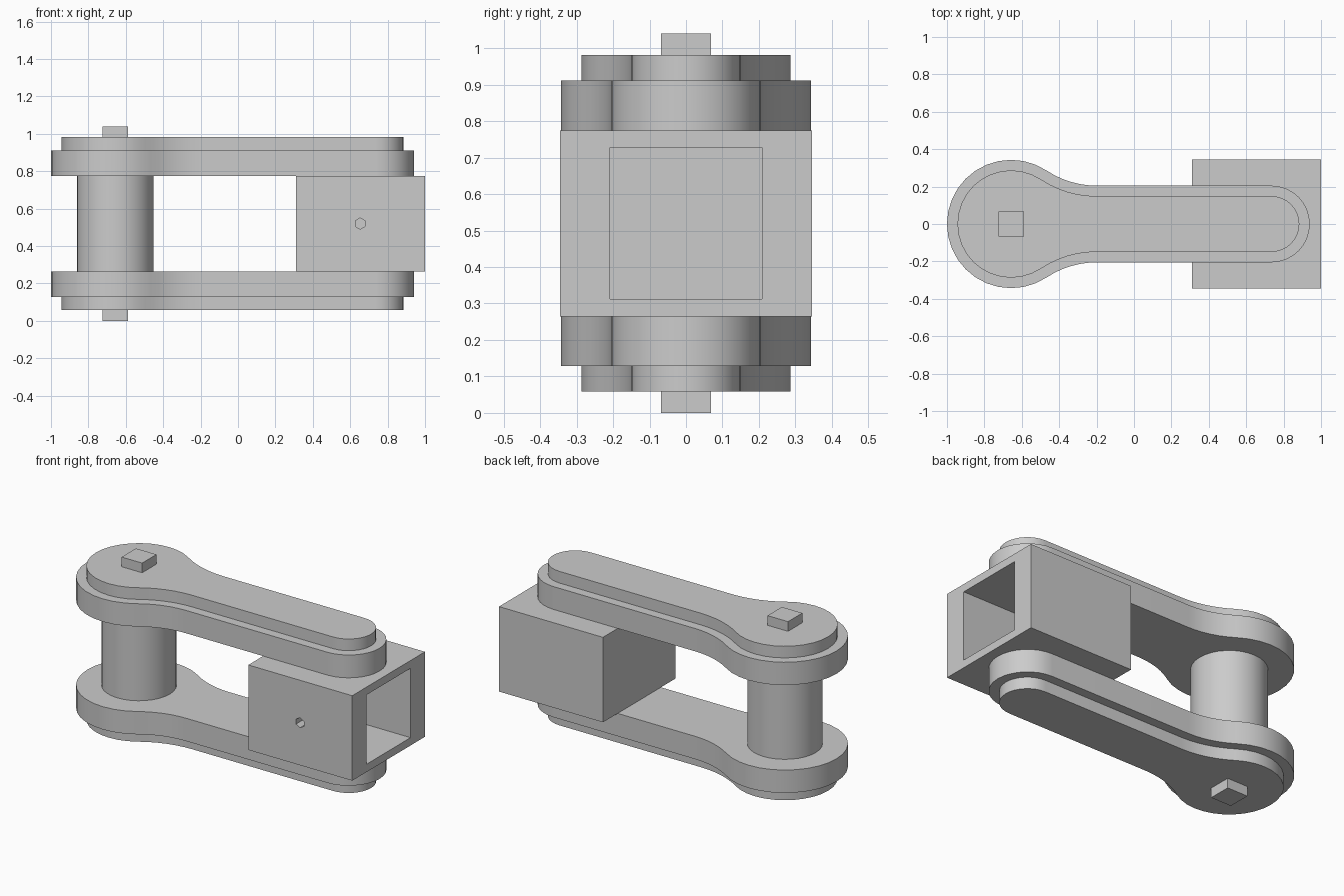
import bpy, bmesh
from math import cos, sin, pi, atan2, hypot, radians

cube = bpy.data.objects.get("Cube")
if cube:
    bpy.data.objects.remove(cube, do_unlink=True)

grey = bpy.data.materials.new("plain grey")
grey.use_nodes = True
grey.diffuse_color = (0.6, 0.6, 0.6, 1)
grey.node_tree.nodes["Principled BSDF"].inputs["Base Color"].default_value = (0.6, 0.6, 0.6, 1)

HEAD_X, TIP_X, NECK_X = -0.657, 0.735, -0.2


def finish(obj, name, smooth=False):
    obj.name = name
    obj.data.name = name
    obj.data.materials.append(grey)
    if smooth:
        bpy.ops.object.select_all(action='DESELECT')
        obj.select_set(True)
        bpy.context.view_layer.objects.active = obj
        bpy.ops.object.shade_smooth_by_angle(angle=radians(30))
    return obj


def box(name, lo, hi):
    bpy.ops.mesh.primitive_cube_add(size=1, location=[(a + b) / 2 for a, b in zip(lo, hi)])
    obj = bpy.context.object
    obj.scale = [b - a for a, b in zip(lo, hi)]
    bpy.ops.object.transform_apply(location=False, rotation=False, scale=True)
    return finish(obj, name)


def cylinder(name, radius, depth, centre, sides, rotation=(0, 0, 0), smooth=True):
    bpy.ops.mesh.primitive_cylinder_add(vertices=sides, radius=radius, depth=depth,
                                        location=centre, rotation=rotation)
    return finish(bpy.context.object, name, smooth)


def arc(cx, cy, r, start, end, steps):
    angles = [start + (end - start) * i / steps for i in range(steps + 1)]
    return [(cx + r * cos(a), cy + r * sin(a)) for a in angles]


def link_outline(inset):
    """Round head, fillet into a narrow arm, round tip."""
    head, half = 0.343 - inset, 0.205 - inset
    dx = NECK_X - HEAD_X
    fillet = (dx * dx + half * half - head * head) / (2 * (head - half))
    cy = half + fillet
    touch = atan2(cy, dx)
    upper = arc(TIP_X, 0, half, 0, pi / 2, 8)
    upper += arc(NECK_X, cy, fillet, -pi / 2, touch - pi, 6)
    upper += arc(HEAD_X, 0, head, touch, pi, 11)[1:]
    return upper + [(x, -y) for x, y in reversed(upper[1:-1])]


def link_plate(name, inset, z0, z1):
    bm = bmesh.new()
    base = bm.faces.new([bm.verts.new((x, y, z0)) for x, y in link_outline(inset)])
    top = bmesh.ops.extrude_face_region(bm, geom=[base])["geom"]
    bmesh.ops.translate(bm, vec=(0, 0, z1 - z0),
                        verts=[v for v in top if isinstance(v, bmesh.types.BMVert)])
    bmesh.ops.recalc_face_normals(bm, faces=bm.faces)
    mesh = bpy.data.meshes.new(name)
    bm.to_mesh(mesh)
    bm.free()
    obj = bpy.data.objects.new(name, mesh)
    bpy.context.collection.objects.link(obj)
    return finish(obj, name, True)


def cut(target, cutter):
    cutter.hide_render = True
    mod = target.modifiers.new("cut", 'BOOLEAN')
    mod.operation, mod.solver, mod.object = 'DIFFERENCE', 'EXACT', cutter
    bpy.context.view_layer.objects.active = target
    bpy.ops.object.modifier_apply(modifier=mod.name)
    bpy.data.objects.remove(cutter, do_unlink=True)


# Link plates with their raised outer layers
link_plate("lower_plate", 0, 0.128, 0.265)
link_plate("lower_raised_layer", 0.056, 0.058, 0.128)
link_plate("upper_plate", 0, 0.775, 0.912)
link_plate("upper_raised_layer", 0.056, 0.912, 0.982)

# Roller and the square pin ends
cylinder("roller", 0.205, 0.51, (HEAD_X, 0, 0.52), 32)
box("lower_pin_end", (HEAD_X - 0.068, -0.068, 0), (HEAD_X + 0.068, 0.068, 0.058))
box("upper_pin_end", (HEAD_X - 0.068, -0.068, 0.982), (HEAD_X + 0.068, 0.068, 1.04))

# Socket block with a blind square opening and a small hole in front
block = box("socket_block", (0.31, -0.345, 0.265), (1, 0.345, 0.775))
cut(block, box("opening_cutter", (0.45, -0.208, 0.312), (1.1, 0.208, 0.728)))
cut(block, cylinder("hole_cutter", 0.03, 0.3, (0.653, -0.3, 0.52), 6, (pi / 2, 0, 0), False))
